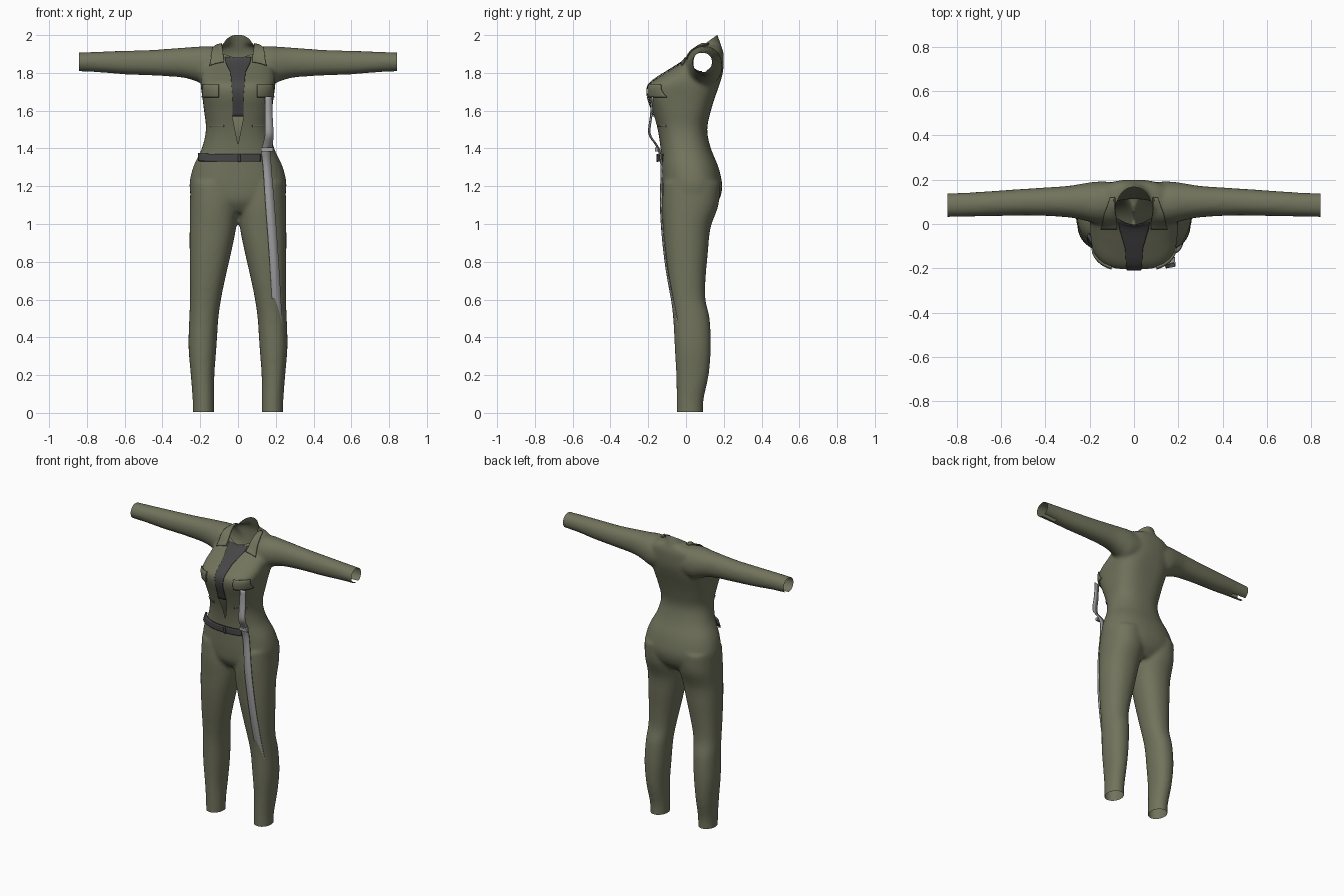
import bpy, bmesh, math
from mathutils import Vector
from mathutils.bvhtree import BVHTree

if "Cube" in bpy.data.objects:
    bpy.data.objects.remove(bpy.data.objects["Cube"])


def material(name, rgb):
    m = bpy.data.materials.new(name)
    m.diffuse_color = (*rgb, 1)
    m.use_nodes = True
    m.node_tree.nodes["Principled BSDF"].inputs["Base Color"].default_value = m.diffuse_color
    return m


OLIVE = material("olive cloth", (0.165, 0.172, 0.108))
DARK = material("dark grey cloth", (0.06, 0.06, 0.062))
GREY = material("light grey webbing", (0.36, 0.36, 0.37))


def make_object(name, bm, mat):
    me = bpy.data.meshes.new(name)
    bm.to_mesh(me)
    bm.free()
    me.materials.append(mat)
    ob = bpy.data.objects.new(name, me)
    bpy.context.collection.objects.link(ob)
    for p in me.polygons:
        p.use_smooth = True
    return ob


def spline(rows, steps=4):
    """Catmull-Rom interpolation of rows of numbers."""
    out = []
    n = len(rows)
    for i in range(n - 1):
        a, b, c, d = rows[max(i - 1, 0)], rows[i], rows[i + 1], rows[min(i + 2, n - 1)]
        for s in range(steps):
            t = s / steps
            out.append([0.5 * (2 * q + (r - p) * t + (2 * p - 5 * q + 4 * r - u) * t * t
                        + (3 * q - p - 3 * r + u) * t ** 3) for p, q, r, u in zip(a, b, c, d)])
    out.append(list(rows[-1]))
    return out


def loft(bm, rows, place, n=40):
    """Closed tube; each row is (along, lo1, hi1, lo2, hi2, exponent)."""
    rings = []
    for h, a0, a1, b0, b1, e in spline(rows):
        ring = []
        for k in range(n):
            t = 2 * math.pi * k / n
            c, s = math.cos(t), math.sin(t)
            u = (a0 + a1) / 2 + (a1 - a0) / 2 * math.copysign(abs(c) ** (2 / e), c)
            v = (b0 + b1) / 2 + (b1 - b0) / 2 * math.copysign(abs(s) ** (2 / e), s)
            ring.append(bm.verts.new(place(h, u, v)))
        rings.append(ring)
    faces = [bm.faces.new(rings[0]), bm.faces.new(rings[-1])]
    for r0, r1 in zip(rings, rings[1:]):
        for k in range(n):
            j = (k + 1) % n
            faces.append(bm.faces.new((r0[k], r0[j], r1[j], r1[k])))
    bmesh.ops.recalc_face_normals(bm, faces=faces)


# Torso: z, left, right, front, back, squareness
TORSO = [(1.06, -.12, .12, -.08, .12, 2), (1.12, -.23, .23, -.12, .172, 2.2),
         (1.2, -.257, .257, -.13, .192, 2.3), (1.3, -.238, .238, -.132, .172, 2.3),
         (1.4, -.192, .192, -.135, .132, 2.3), (1.5, -.17, .17, -.15, .112, 2.4),
         (1.6, -.18, .18, -.178, .132, 2.7), (1.68, -.19, .19, -.203, .157, 3),
         (1.74, -.198, .198, -.196, .178, 3), (1.8, -.195, .195, -.11, .195, 2.6),
         (1.86, -.185, .185, -.015, .2, 2.4), (1.91, -.165, .165, .03, .198, 2.4),
         (1.945, -.11, .11, .06, .185, 2.2)]
# Leg: z, inner, outer, front, back, squareness
LEG = [(-.06, .125, .24, -.05, .092, 2), (.06, .125, .24, -.05, .092, 2),
       (.2, .125, .25, -.052, .12, 2.2), (.35, .114, .262, -.06, .132, 2.2),
       (.5, .104, .258, -.068, .125, 2.2), (.6, .09, .254, -.08, .103, 2.2),
       (.7, .07, .254, -.095, .103, 2.2), (.85, .036, .256, -.112, .116, 2.2),
       (.98, .01, .256, -.12, .13, 2.2), (1.1, 0, .255, -.126, .172, 2.2),
       (1.22, .01, .25, -.12, .18, 2.2)]
# Sleeve: x, front, back, bottom, top, squareness
ARM = [(.08, .0, .19, 1.74, 1.93, 2), (.16, .0, .192, 1.73, 1.942, 2.1),
       (.22, .015, .185, 1.755, 1.938, 2.1), (.3, .03, .172, 1.776, 1.933, 2.1),
       (.45, .038, .162, 1.786, 1.922, 2.1), (.6, .036, .152, 1.792, 1.917, 2.1),
       (.75, .033, .142, 1.804, 1.912, 2.1), (.9, .031, .138, 1.81, 1.905, 2.1)]
# Stand-up neck: z, left, right, front, back, squareness
NECK = [(1.82, -.1, .1, .03, .195, 2), (1.88, -.09, .09, .0, .196, 2),
        (1.94, -.077, .077, .005, .188, 2), (2.0, -.068, .068, .01, .168, 2),
        (2.07, -.066, .066, .01, .15, 2)]

bm = bmesh.new()
loft(bm, TORSO, lambda h, u, v: (u, v, h))
loft(bm, NECK, lambda h, u, v: (u, v, h))
for s in (-1, 1):
    loft(bm, LEG, lambda h, u, v: (s * u, v, h))
    loft(bm, ARM, lambda h, u, v: (s * h, u, v))
form = make_object("body_form", bm, OLIVE)

# Fuse the tubes into one skin and soften the joins
rm = form.modifiers.new("fuse", 'REMESH')
rm.mode = 'VOXEL'
rm.voxel_size = 0.011
sm = form.modifiers.new("soften", 'SMOOTH')
sm.factor, sm.iterations = 0.5, 8
dg = bpy.context.evaluated_depsgraph_get()
bm = bmesh.new()
bm.from_mesh(form.evaluated_get(dg).to_mesh())
bpy.data.objects.remove(form)
tree = BVHTree.FromBMesh(bm)


def cut(planes, region):
    """Remove the skin lying in front of every plane inside a region."""
    planes = [(Vector(p), Vector(n)) for p, n in planes]
    for p, n in planes:
        fs = [f for f in bm.faces if region(f.calc_center_median())]
        geom = fs + list({e for f in fs for e in f.edges}) + list({v for f in fs for v in f.verts})
        bmesh.ops.bisect_plane(bm, geom=geom, plane_co=p, plane_no=n, dist=1e-5)
    dead = []
    for f in bm.faces:
        c = f.calc_center_median()
        if region(c) and all((c - p).dot(n) > 0 for p, n in planes):
            dead.append(f)
    bmesh.ops.delete(bm, geom=dead, context='FACES')


# Openings: ankles, neck, front slit, cuffs and cuff slits
cut([((0, 0, 0.004), (0, 0, -1))], lambda c: c.z < .05)
cut([((0, 0, 1.882), (0, -.72, 1))], lambda c: abs(c.x) < .11 and c.y > -.015 and c.z > 1.86)
cut([((0, 0, 1.57), (0, 0, -1)), ((0, 0, 1.42), (5, 0, 1)), ((0, 0, 1.42), (-5, 0, 1))],
    lambda c: abs(c.x) < .06 and c.y < 0 and 1.39 < c.z < 1.6)
for s in (-1, 1):
    cut([((s * .842, 0, 0), (s, 0, 0))], lambda c: c.x * s > .8)
    cut([((s * .74, 0, 0), (s, 0, 0)), ((0, .085, 0), (0, 1, 0)), ((0, .108, 0), (0, -1, 0))],
        lambda c: c.x * s > .7 and c.z < 1.85)
make_object("jumpsuit_body", bm, OLIVE)


def panel(name, rows, mat, lift=.004, thick=.004, down=False, nx=16, steps=6):
    """Cloth plate laid on the skin; rows are (position, left, right)."""
    pm = bmesh.new()
    grid = []
    for a, b in zip(rows, rows[1:]):
        for i in range(steps + (b is rows[-1])):
            t = i / steps
            h, x0, x1 = (p + (q - p) * t for p, q in zip(a, b))
            line = []
            for k in range(nx + 1):
                x = x0 + (x1 - x0) * k / nx
                o, d = ((x, h, 3), (0, 0, -1)) if down else ((x, -2, h), (0, 1, 0))
                hit, nor, *_ = tree.ray_cast(Vector(o), Vector(d))
                if hit is None:
                    hit, nor, *_ = tree.find_nearest(Vector((x, 0, h)))
                line.append(pm.verts.new(hit + nor * lift))
            grid.append(line)
    for r0, r1 in zip(grid, grid[1:]):
        for k in range(nx):
            pm.faces.new((r0[k], r1[k], r1[k + 1], r0[k + 1]))
    ob = make_object(name, pm, mat)
    ob.modifiers.new("thickness", 'SOLIDIFY').thickness = thick
    ob.modifiers["thickness"].offset = 0
    return ob


# Dark inner front, belt
panel("inner_front", [(1.88, -.07, .07), (1.855, -.066, .066), (1.8, -.04, .04),
                      (1.67, -.028, .028), (1.57, -.03, .03)], DARK)
panel("belt", [(1.37, -.197, .115), (1.33, -.197, .115)], DARK, .012, .014, nx=30)
panel("belt_tab", [(1.372, .0, .012), (1.328, .0, .012)], DARK, .02, .006, nx=2)

# Collar lapels, chest pocket flaps and waist pocket welts on both sides
for s, side in ((-1, "left"), (1, "right")):
    def span(h, a, b):
        return (h, min(s * a, s * b), max(s * a, s * b))
    panel(side + "_lapel", [span(.12, .083, .105), span(.05, .08, .135), span(-.02, .075, .148)],
          OLIVE, .007, .006, down=True)
    panel(side + "_pocket_flap", [span(1.735, .1, .178), span(1.672, .1, .183)], OLIVE, .006, .008)
    panel(side + "_pocket_welt", [span(1.525, .075, .145), span(1.515, .075, .145)], OLIVE, .003, .003)

# Hanging strap: x, y, z, half width
STRAP = [(.163, -.185, 1.675, .018), (.163, -.19, 1.58, .02), (.166, -.2, 1.48, .022),
         (.158, -.165, 1.42, .026), (.15, -.148, 1.385, .026), (.155, -.135, 1.3, .022),
         (.17, -.138, 1.1, .024), (.185, -.125, .9, .024), (.198, -.098, .7, .024),
         (.213, -.045, .435, .024)]
pm = bmesh.new()
last = None
for x, y, z, w in spline(STRAP):
    pair = [pm.verts.new((x - w, y, z)), pm.verts.new((x + w, y + .008, z))]
    if last:
        pm.faces.new((last[0], pair[0], pair[1], last[1]))
    last = pair
strap = make_object("hanging_strap", pm, GREY)
strap.modifiers.new("thickness", 'SOLIDIFY').thickness = .005

# Strap buckle
pm = bmesh.new()
bmesh.ops.create_cube(pm, size=1)
bmesh.ops.scale(pm, vec=(.062, .016, .02), verts=pm.verts)
bmesh.ops.translate(pm, vec=(.153, -.156, 1.395), verts=pm.verts)
buckle = make_object("strap_buckle", pm, GREY)
for p in buckle.data.polygons:
    p.use_smooth = False
